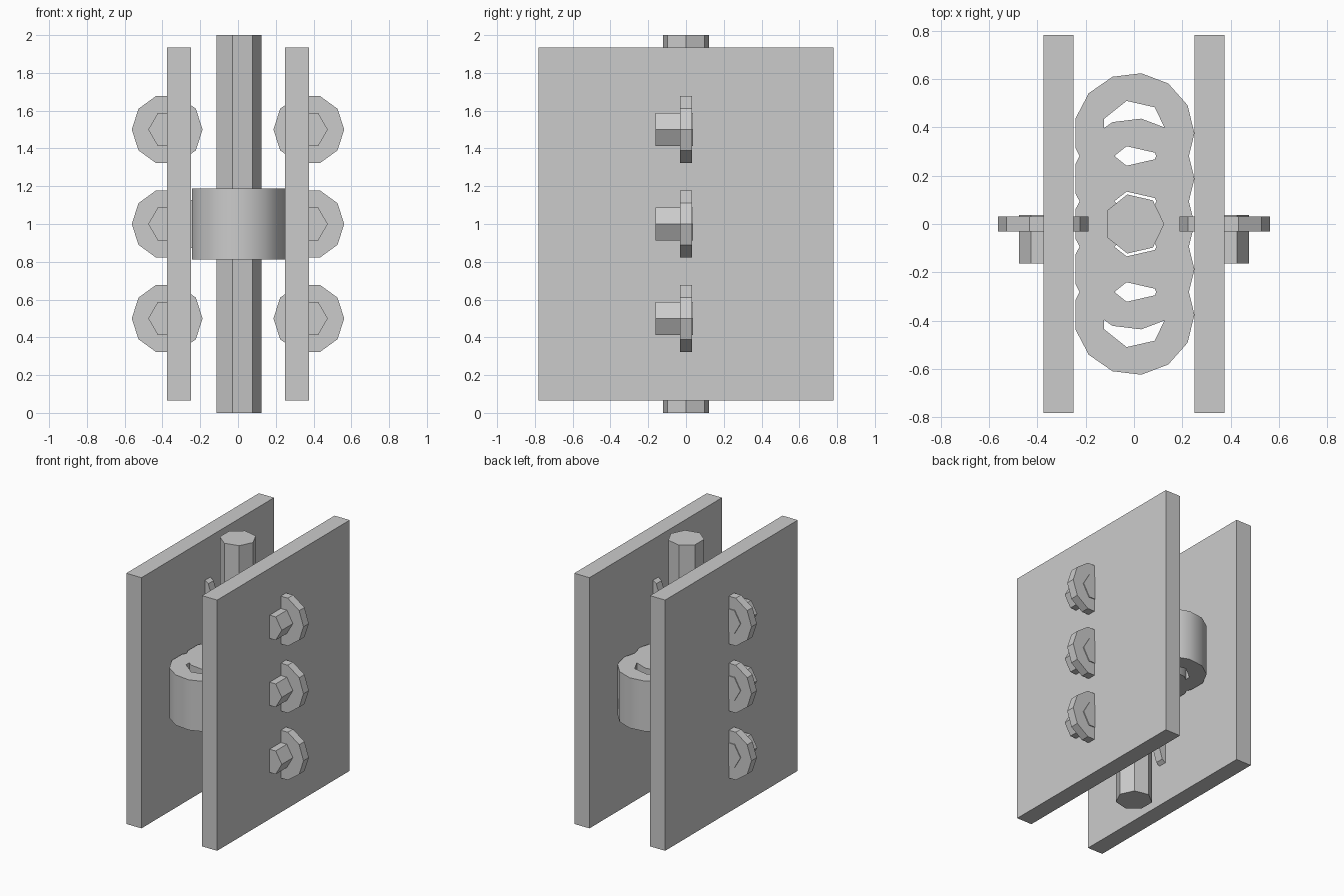
import bpy
import bmesh
from math import cos, sin, tau

cube = bpy.data.objects.get("Cube")
if cube:
    bpy.data.objects.remove(cube, do_unlink=True)

grey = bpy.data.materials.new("plain grey")
grey.use_nodes = True
grey.diffuse_color = (0.6, 0.6, 0.6, 1)
grey.node_tree.nodes["Principled BSDF"].inputs["Base Color"].default_value = (0.6, 0.6, 0.6, 1)


def finish(name, bm, location):
    bmesh.ops.recalc_face_normals(bm, faces=bm.faces)
    mesh = bpy.data.meshes.new(name)
    bm.to_mesh(mesh)
    bm.free()
    mesh.materials.append(grey)
    obj = bpy.data.objects.new(name, mesh)
    obj.location = location
    bpy.context.collection.objects.link(obj)
    return obj


def polygon(bm, sides, radius, z):
    """Regular polygon of vertices with its first corner on +x."""
    return [bm.verts.new((radius * cos(tau * i / sides), radius * sin(tau * i / sides), z))
            for i in range(sides)]


def bridge(bm, lower, upper):
    n = len(lower)
    for i in range(n):
        j = (i + 1) % n
        bm.faces.new((lower[i], lower[j], upper[j], upper[i]))


def prism(name, sides, radius, depth, location, along_y=False):
    bm = bmesh.new()
    low = polygon(bm, sides, radius, -depth / 2)
    high = polygon(bm, sides, radius, depth / 2)
    bridge(bm, low, high)
    bm.faces.new(low)
    bm.faces.new(high)
    obj = finish(name, bm, location)
    if along_y:
        obj.rotation_euler.x = tau / 4
    return obj


def ring(name, outer, inner, depth, location):
    """Collar with a many-sided outside and a coarser bore."""
    bm = bmesh.new()
    rims = []
    for z in (-depth / 2, depth / 2):
        loops = [polygon(bm, sides, radius, z) for sides, radius in (outer, inner)]
        edges = [bm.edges.new((loop[i - 1], loop[i])) for loop in loops for i in range(len(loop))]
        bmesh.ops.triangle_fill(bm, use_beauty=True, use_dissolve=False, edges=edges)
        rims.append(loops)
    for low, high in zip(*rims):
        bridge(bm, low, high)
    return finish(name, bm, location)


def box(name, size, location):
    bm = bmesh.new()
    bmesh.ops.create_cube(bm, size=1)
    bmesh.ops.scale(bm, vec=size, verts=bm.verts)
    return finish(name, bm, location)


# Central shaft
prism("shaft", 7, 0.125, 2, (0, 0, 1))

# Row of overlapping collars around the shaft
for k in range(-2, 3):
    collar = ring(f"collar_{k + 3}", (13, 0.25), (7, 0.1375), 0.375, (0, k * 0.1875, 1))
    bpy.ops.object.select_all(action="DESELECT")
    collar.select_set(True)
    bpy.context.view_layer.objects.active = collar
    bpy.ops.object.shade_smooth_by_angle()

# Side plates with three bolts and washers each
for side, sx in (("left", 1), ("right", -1)):
    box(f"{side}_plate", (0.125, 1.5625, 1.87), (sx * 0.3125, 0, 1))
    for n, z in enumerate((0.5, 1, 1.5), 1):
        prism(f"{side}_washer_{n}", 10, 0.1875, 0.0625, (sx * 0.375, 0, z), True)
        prism(f"{side}_bolt_{n}", 6, 0.1, 0.2, (sx * 0.375, -0.0625, z), True)
